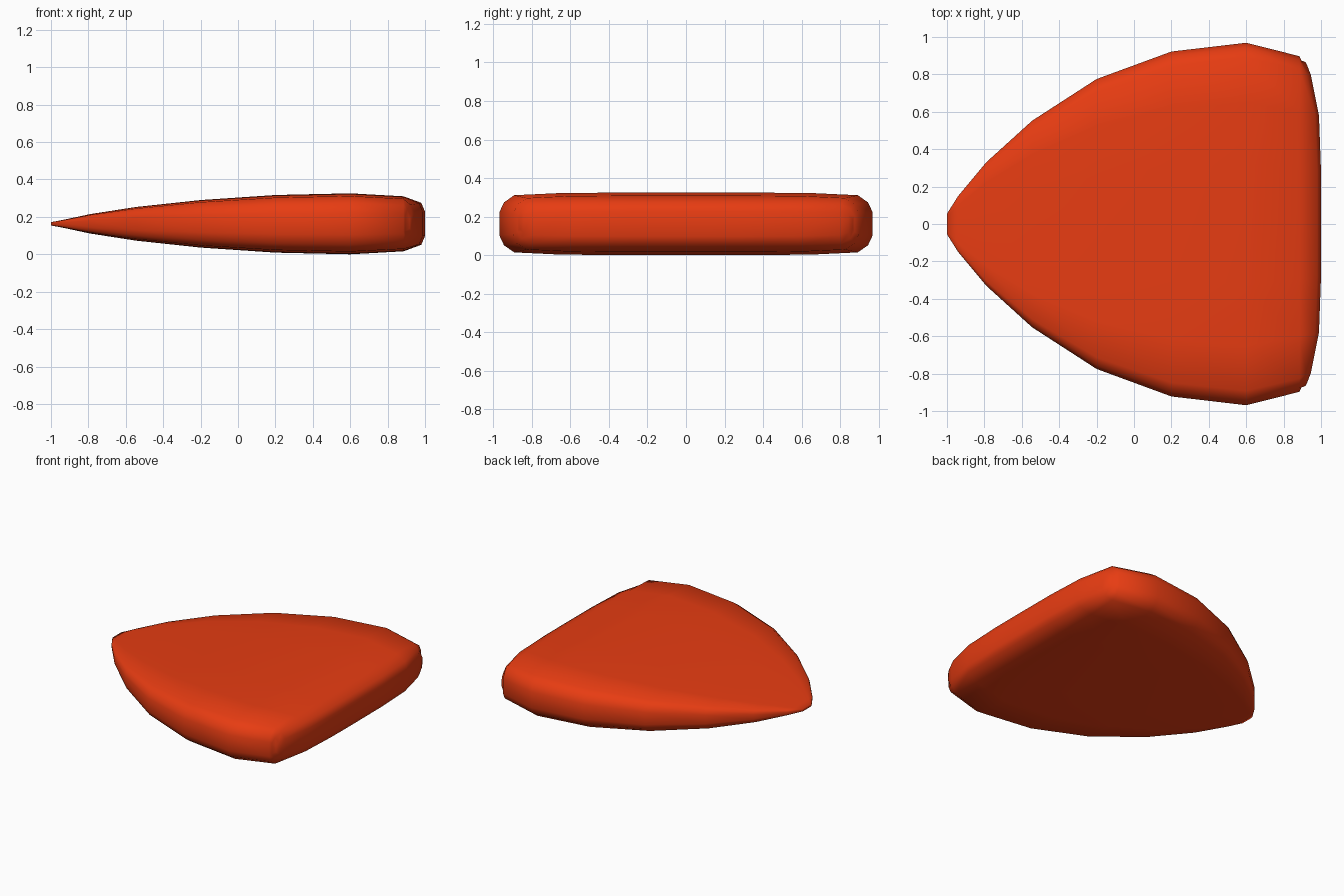
import bpy, bmesh

if "Cube" in bpy.data.objects:
    bpy.data.objects.remove(bpy.data.objects["Cube"])

HALF = 0.163  # half thickness, also centre height

# Upper half of the normalised cross-section, from +y rim to -y rim
side = [(1, .36), (.975, .68), (.92, .91), (.67, .98), (.33, .995)]
upper = side + [(0, 1)] + [(-y, z) for y, z in reversed(side)]
ring = upper + [(y, -z) for y, z in reversed(upper)]
N = len(ring)

# Stations along the length: x, half width, half height, bow of the blunt end
stations = [(-1, .055, .009, 0), (-.94, .15, .02, 0), (-.79, .33, .052, 0),
            (-.545, .552, .09, 0), (-.2, .775, .127, 0), (.2, .922, .154, 0),
            (.6, .969, HALF, 0), (.885, .897, .147, 0),
            (.98, .875, .112, .1), (1.0, .865, .065, .1)]

# Wedge body lofted through the stations
bm = bmesh.new()
rings = []
for x, w, h, bow in stations:
    rings.append([bm.verts.new((x - bow * abs(y * w / .9) ** 5, y * w, HALF + z * h))
                  for y, z in ring])
for a, b in zip(rings, rings[1:]):
    for i in range(N):
        j = (i + 1) % N
        bm.faces.new((a[i], a[j], b[j], b[i]))

# Caps made of strips joining the upper and lower halves
for r in (rings[0], rings[-1]):
    for i in range(N // 2 - 1):
        bm.faces.new((r[i], r[i + 1], r[N - 2 - i], r[N - 1 - i]))
bmesh.ops.recalc_face_normals(bm, faces=bm.faces)
for f in bm.faces:
    f.smooth = True

mesh = bpy.data.meshes.new("wedge_body")
bm.to_mesh(mesh)
bm.free()
body = bpy.data.objects.new("wedge_body", mesh)
bpy.context.collection.objects.link(body)

# Orange-red finish
mat = bpy.data.materials.new("orange_red")
mat.diffuse_color = (0.8, 0.045, 0.006, 1)
mat.use_nodes = True
mat.node_tree.nodes["Principled BSDF"].inputs["Base Color"].default_value = mat.diffuse_color
mesh.materials.append(mat)
